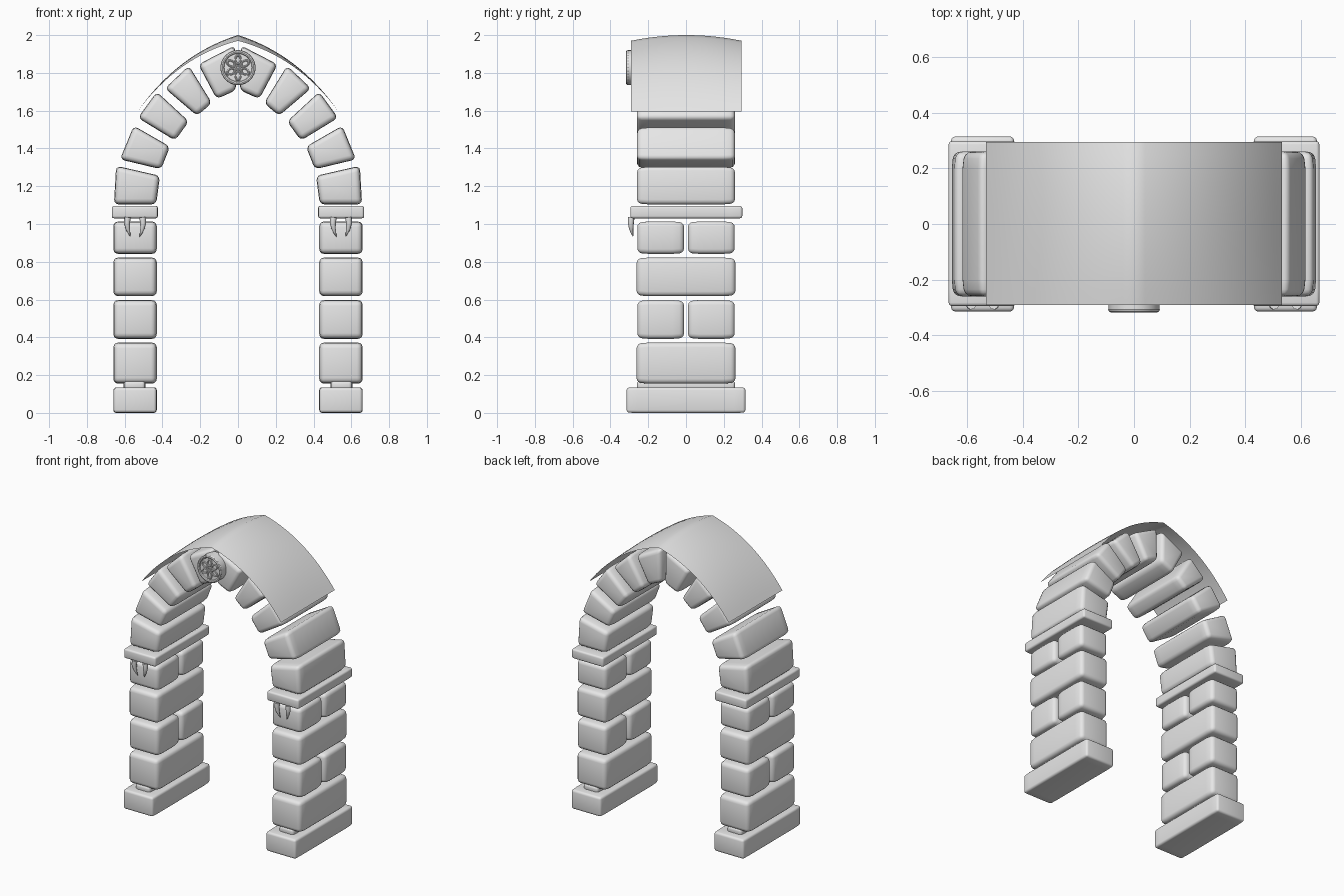
import bpy, bmesh, math
from mathutils import Vector

cube = bpy.data.objects.get("Cube")
if cube:
    bpy.data.objects.remove(cube, do_unlink=True)

GREY = (0.8, 0.8, 0.8, 1)
stone = bpy.data.materials.new("stone_grey")
stone.use_nodes = True
stone.diffuse_color = GREY
stone.node_tree.nodes["Principled BSDF"].inputs["Base Color"].default_value = GREY


def add(name, bm, mirror=False):
    bmesh.ops.recalc_face_normals(bm, faces=bm.faces)
    for f in bm.faces:
        f.smooth = True
    me = bpy.data.meshes.new(name)
    bm.to_mesh(me)
    bm.free()
    ob = bpy.data.objects.new(name, me)
    bpy.context.collection.objects.link(ob)
    me.materials.append(stone)
    if mirror:
        add_mirror(ob)
    return ob


def add_mirror(ob):
    mod = ob.modifiers.new("Mirror", 'MIRROR')
    mod.use_mirror_merge = False


def block(name, quad, y0, y1, bevel=0.025, taper=0.95):
    """Cushioned stone: an x-z outline lofted along y, narrower at both ends."""
    bm = bmesh.new()
    mid = sum((Vector(p) for p in quad), Vector((0, 0))) / len(quad)
    inset = min(0.06, (y1 - y0) / 4)
    rings = []
    for y, s in ((y0, taper), (y0 + inset, 1), (y1 - inset, 1), (y1, taper)):
        pts = [mid + (Vector(p) - mid) * s for p in quad]
        rings.append([bm.verts.new((p.x, y, p.y)) for p in pts])
    n = len(quad)
    for a, b in zip(rings, rings[1:]):
        for i in range(n):
            j = (i + 1) % n
            bm.faces.new((a[i], a[j], b[j], b[i]))
    bm.faces.new(rings[0])
    bm.faces.new(rings[-1])
    bmesh.ops.recalc_face_normals(bm, faces=bm.faces)
    edges = [e for e in bm.edges if e.calc_face_angle(0) > math.radians(35)]
    bmesh.ops.bevel(bm, geom=edges, offset=bevel, segments=3, profile=0.5,
                    affect='EDGES', clamp_overlap=True)
    return add(name, bm, mirror=True)


def rect(x0, x1, z0, z1):
    return [(x0, z0), (x1, z0), (x1, z1), (x0, z1)]


# Pillars: plinth, mortar pad, four courses and a cap
block("plinth", rect(0.43, 0.66, 0, 0.135), -0.315, 0.315, 0.015, 0.98)
block("mortar_pad", rect(0.49, 0.605, 0.12, 0.17), -0.26, 0.26, 0.015)
courses = [(0.155, 0.372, False), (0.392, 0.597, True),
           (0.618, 0.822, False), (0.842, 1.013, True)]
for k, (z0, z1, split) in enumerate(courses, 1):
    outline = rect(0.43, 0.66, z0, z1)
    if split:
        block(f"pillar_stone_{k}_front", outline, -0.258, -0.01)
        block(f"pillar_stone_{k}_back", outline, 0.01, 0.258)
    else:
        block(f"pillar_stone_{k}", outline, -0.262, 0.262)
block("pillar_cap", rect(0.424, 0.668, 1.03, 1.096), -0.295, 0.298, 0.012, 0.99)

# Arch stones, from the cap up to the crown
arch = [
    [(0.657, 1.104), (0.433, 1.104), (0.413, 1.255), (0.645, 1.308)],
    [(0.625, 1.342), (0.407, 1.29), (0.36, 1.41), (0.552, 1.52)],
    [(0.53, 1.562), (0.333, 1.442), (0.26, 1.543), (0.43, 1.70)],
    [(0.387, 1.718), (0.217, 1.573), (0.138, 1.64), (0.26, 1.838)],
    [(0.21, 1.845), (0.113, 1.662), (0.01, 1.708), (0.016, 1.945)],
]
for k, quad in enumerate(arch, 1):
    block(f"arch_stone_{k}", quad, -0.26, 0.26)

# Curved roof sheet, slightly domed from front to back
bm = bmesh.new()
apex, ctrl, eave = Vector((0, 2.0)), Vector((0.32, 1.9)), Vector((0.532, 1.595))
NX, NY = 16, 12
grid = []
for i in range(-NX, NX + 1):
    t = abs(i) / NX
    p = apex * (1 - t) ** 2 + ctrl * 2 * t * (1 - t) + eave * t * t
    row = []
    for j in range(NY + 1):
        v = 2 * j / NY - 1
        drop = 0.03 * v * v * (1 - t)
        row.append(bm.verts.new((math.copysign(p.x, i), 0.002 + 0.293 * v, p.y - drop)))
    grid.append(row)
for a, b in zip(grid, grid[1:]):
    for j in range(NY):
        bm.faces.new((a[j], b[j], b[j + 1], a[j + 1]))
bmesh.ops.solidify(bm, geom=bm.faces[:], thickness=0.016)
roof = add("roof_sheet", bm)

# Crown medallion with a raised rim and a six-petal rosette
CZ = 1.828
bpy.ops.mesh.primitive_cylinder_add(vertices=40, radius=0.092, depth=0.07,
                                    location=(0, -0.272, CZ),
                                    rotation=(math.pi / 2, 0, 0))
disc = bpy.context.object
disc.name = "medallion"
relief = [disc]


def ring(name, x, z, radius, tube, turn=0, narrow=1):
    bpy.ops.mesh.primitive_torus_add(major_segments=32, minor_segments=8,
                                     major_radius=radius, minor_radius=tube,
                                     location=(x, -0.308, z),
                                     rotation=(math.pi / 2, turn, 0))
    ob = bpy.context.object
    ob.name = name
    ob.scale = (narrow, 1, 1)
    relief.append(ob)


ring("medallion_rim", 0, CZ, 0.083, 0.010)
ring("rosette_centre", 0, CZ, 0.011, 0.006)
for k in range(6):
    a = k * math.pi / 3
    ring(f"rosette_petal_{k + 1}", 0.042 * math.sin(a), CZ + 0.042 * math.cos(a),
         0.022, 0.007, a, 0.65)
for ob in relief:
    ob.data.materials.append(stone)

# Claw pair hanging under each cap's front edge
for side, sign in (("outer", 1), ("inner", -1)):
    cu = bpy.data.curves.new(f"claw_{side}", 'CURVE')
    cu.dimensions = '3D'
    cu.bevel_depth = 0.018
    cu.bevel_resolution = 2
    cu.use_fill_caps = True
    sp = cu.splines.new('POLY')
    path = [(0.040, -0.290, 1.035, 1), (0.043, -0.292, 1.005, 0.9),
            (0.039, -0.290, 0.975, 0.65), (0.031, -0.285, 0.95, 0.35),
            (0.024, -0.280, 0.932, 0.04)]
    sp.points.add(len(path) - 1)
    for pt, (dx, y, z, r) in zip(sp.points, path):
        pt.co = (0.545 + sign * dx, y, z, 1)
        pt.radius = r
    sp.use_smooth = True
    claw = bpy.data.objects.new(f"claw_{side}", cu)
    bpy.context.collection.objects.link(claw)
    cu.materials.append(stone)
    add_mirror(claw)

# Smooth shading with crisp edges on the turned parts and roof
bpy.ops.object.select_all(action='DESELECT')
for ob in relief + [roof]:
    ob.select_set(True)
bpy.context.view_layer.objects.active = roof
bpy.ops.object.shade_smooth_by_angle(angle=math.radians(42))
